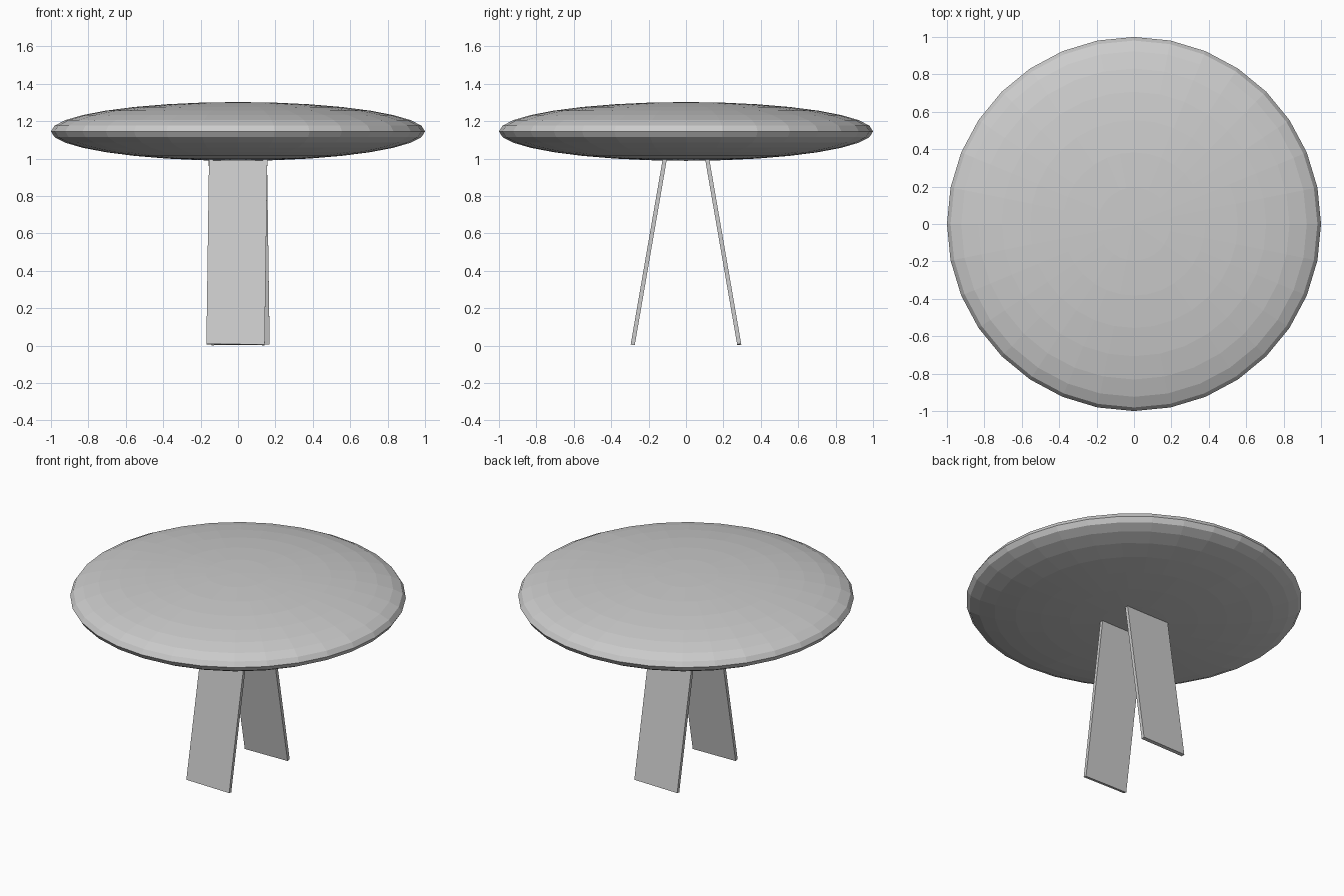
import bpy
from math import radians
from mathutils import Matrix, Vector

if "Cube" in bpy.data.objects:
    bpy.data.objects.remove(bpy.data.objects["Cube"])

# Table top: flattened faceted sphere
bpy.ops.mesh.primitive_uv_sphere_add(segments=32, ring_count=16, radius=1, location=(0, 0, 1.145))
top = bpy.context.object
top.name = "table_top"
top.scale = (1, 1, 0.157)

# Splayed plank legs, the second is the first turned half way round
LENGTH, WIDTH, THICK = 1.03, 0.312, 0.022


def add_leg(name, turn):
    bpy.ops.mesh.primitive_cube_add(size=1)
    leg = bpy.context.object
    leg.name = name
    for v in leg.data.vertices:
        v.co = Vector((v.co.x * WIDTH, v.co.y * THICK, v.co.z * LENGTH))
    leg.matrix_world = (Matrix.Rotation(radians(turn), 4, 'Z')
                        @ Matrix.Translation((-0.006, -0.197, 0.513))
                        @ Matrix.Rotation(radians(-9.8), 4, 'X')
                        @ Matrix.Rotation(radians(0.8), 4, 'Y'))


add_leg("front_leg", 0)
add_leg("back_leg", 180)
